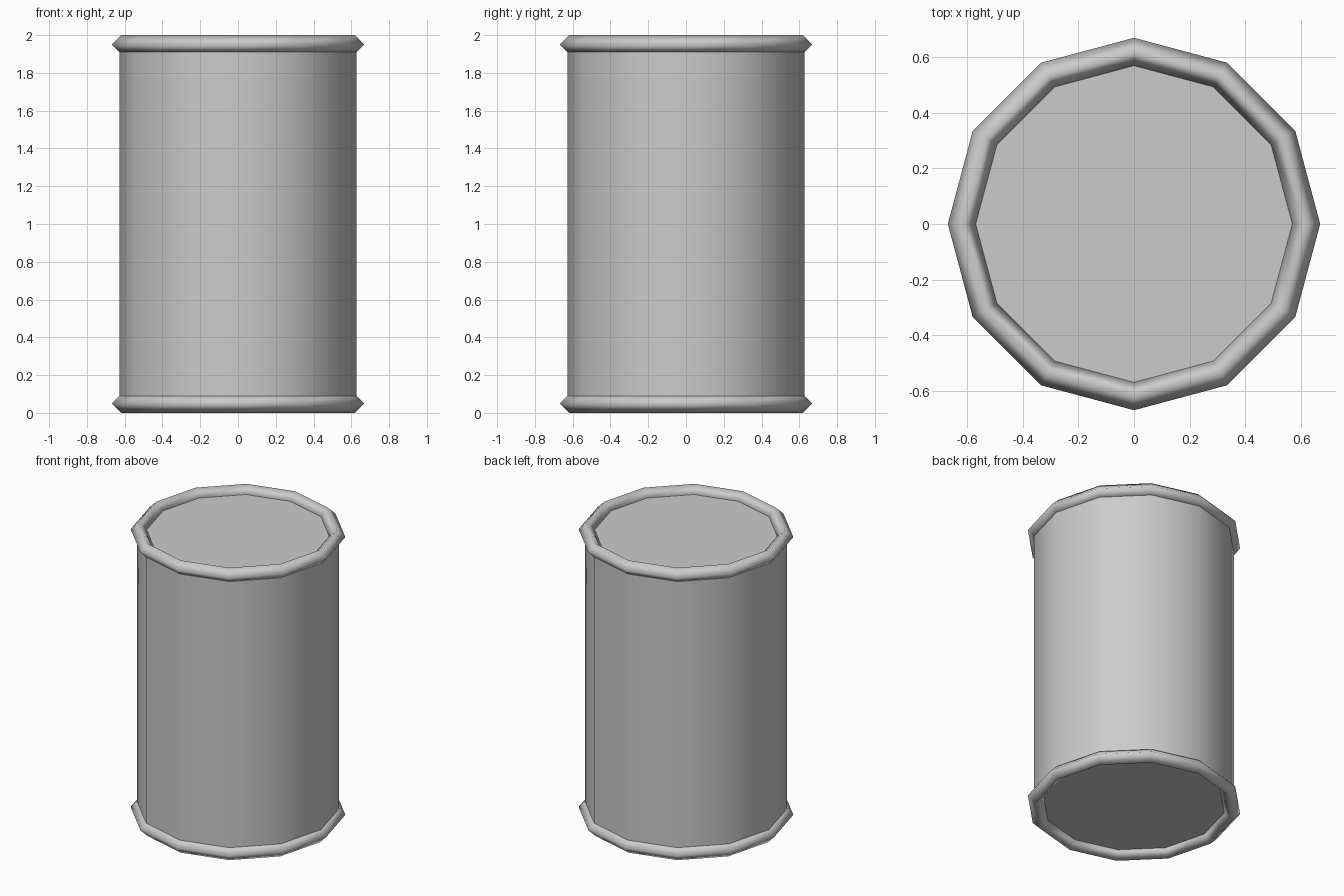
import bpy
import math

if "Cube" in bpy.data.objects:
    bpy.data.objects.remove(bpy.data.objects["Cube"])

SIDES = 12

# Twelve-sided barrel body with recessed flat lids
bpy.ops.mesh.primitive_cylinder_add(vertices=SIDES, radius=0.628, depth=1.9, location=(0, 0, 1))
body = bpy.context.object
body.name = "barrel_body"
bpy.ops.object.shade_smooth_by_angle(angle=math.radians(40))


# Rolled rims: twelve-sided rings with a diamond cross-section
def rim(name, z):
    bpy.ops.mesh.primitive_torus_add(major_segments=SIDES, minor_segments=4,
                                     major_radius=0.618, minor_radius=0.05,
                                     location=(0, 0, z))
    ring = bpy.context.object
    ring.name = name
    bpy.ops.object.shade_smooth()


rim("bottom_rim", 0.05)
rim("top_rim", 1.95)
